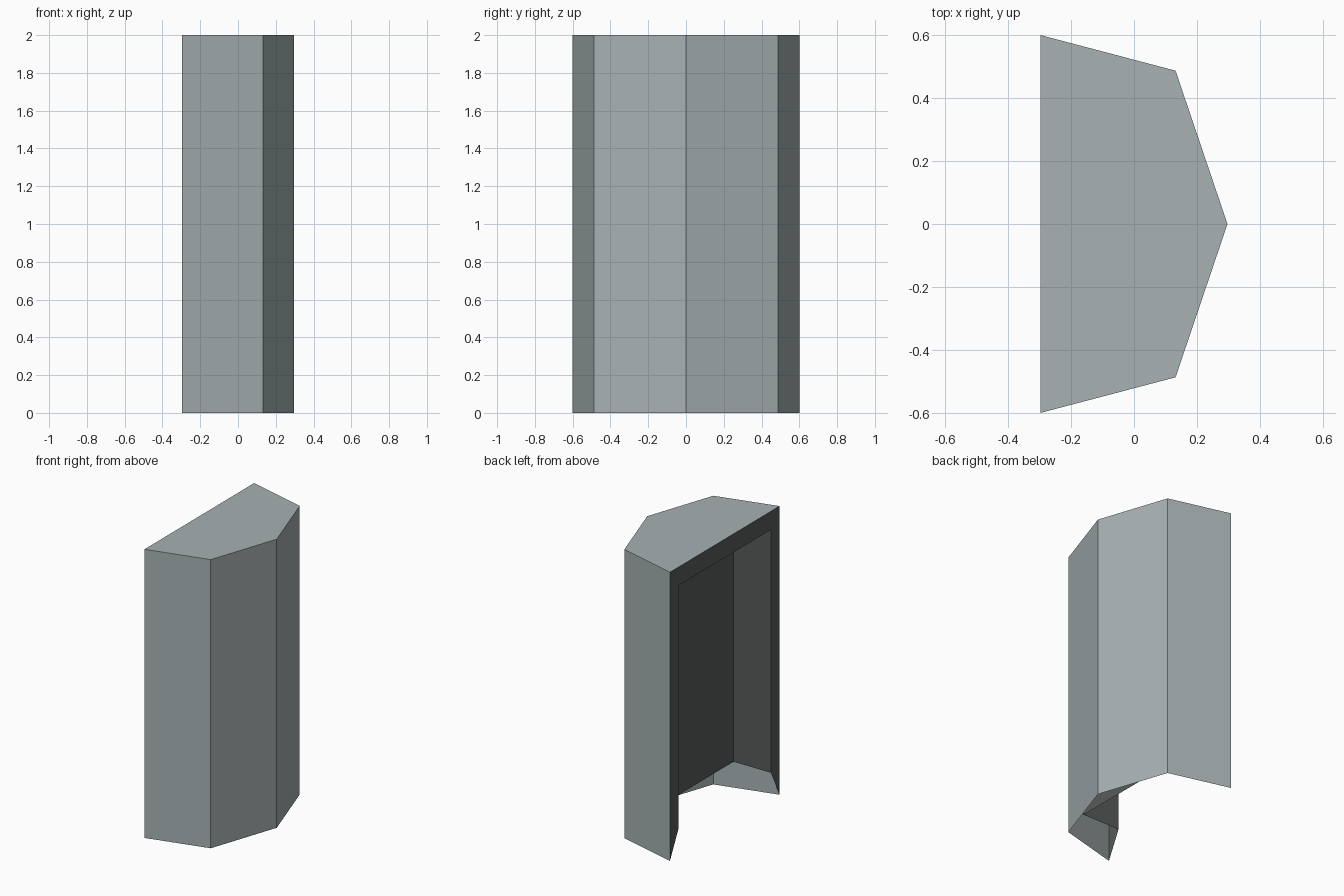
import bpy

if "Cube" in bpy.data.objects:
    bpy.data.objects.remove(bpy.data.objects["Cube"])


def material(name, rgb):
    m = bpy.data.materials.new(name)
    m.diffuse_color = (*rgb, 1.0)
    m.use_nodes = True
    m.node_tree.nodes["Principled BSDF"].inputs["Base Color"].default_value = m.diffuse_color
    return m


def make_part(name, verts, faces, mat):
    mesh = bpy.data.meshes.new(name)
    mesh.from_pydata(verts, [], faces)
    mesh.materials.append(mat)
    ob = bpy.data.objects.new(name, mesh)
    bpy.context.collection.objects.link(ob)
    return ob


grey = material("pale grey", (0.385, 0.44, 0.445))
dark = material("dark grey", (0.097, 0.102, 0.101))

HEIGHT = 2.0
BACK = -0.297

# Faceted outer casing: four thin walls and a top, open at the bottom
half = [(BACK, 0.6), (0.132, 0.487)]
outline = half + [(0.297, 0.0)] + [(x, -y) for x, y in reversed(half)]
n = len(outline)
verts = [(x, y, z) for z in (0.0, HEIGHT) for x, y in outline]
walls = [(i + 1, i, n + i, n + i + 1) for i in range(n - 1)]
top = tuple(reversed(range(n, 2 * n)))
make_part("outer_casing", verts, walls + [top], grey)


# Dark back frame with a straight recess, open along the bottom
def arch(x, half_width, low, high):
    w = half_width
    return [(x, -w, low), (x, -w, high), (x, w, high), (x, w, low)]


rings = (arch(BACK, 0.6, 0.0, HEIGHT)
         + arch(BACK, 0.506, 0.188, 1.872)
         + arch(-0.01, 0.506, 0.188, 1.872))
faces = [(r + i, r + i + 1, r + i + 5, r + i + 4)
         for r in (0, 4) for i in range(3)]
make_part("back_recess", rings, faces + [(8, 9, 10, 11)], dark)
